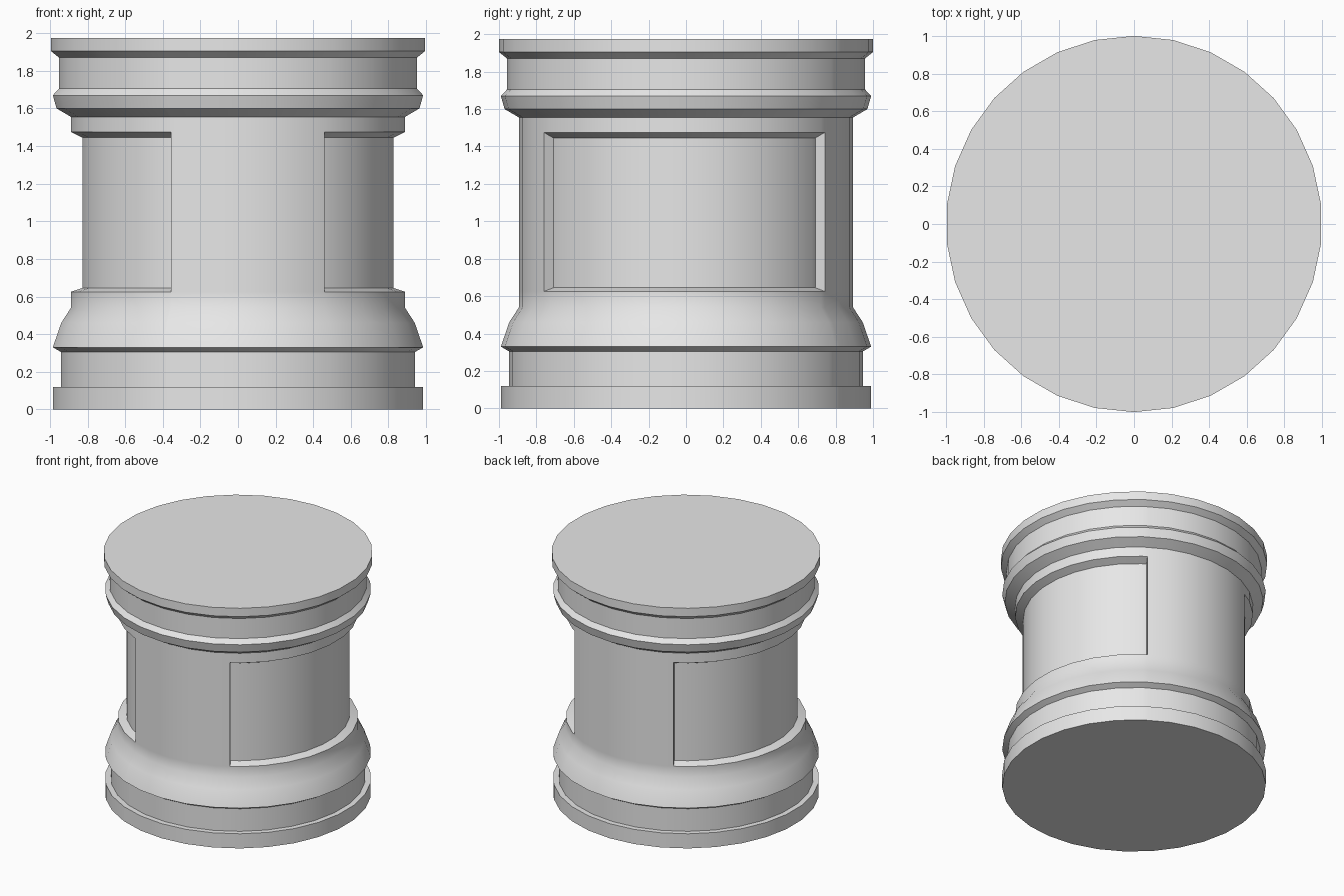
import bpy, bmesh, math

cube = bpy.data.objects.get("Cube")
if cube:
    bpy.data.objects.remove(cube, do_unlink=True)

SIDES = 30
STEP = 360 / SIDES
PANELS = [(-58.8, 56.5), (119.0, 246.5)]    # recess start and end angles
PANEL_Z = (0.625, 1.475)
RECESS_Z = (0.645, 1.445)
SHAFT_R, RECESS_R = 0.893, 0.832

# radius and height from the foot up to the cap
PROFILE = [
    (0.99, 0), (0.99, 0.12), (0.947, 0.12), (0.947, 0.305),
    (0.99, 0.33), (0.945, 0.46), (SHAFT_R, 0.54),
    (SHAFT_R, PANEL_Z[0]), (SHAFT_R, PANEL_Z[1]), (SHAFT_R, 1.555),
    (0.97, 1.6), (0.99, 1.67), (0.957, 1.705), (0.957, 1.87),
    (1.0, 1.905), (1.0, 1.974),
]

# regular polygon angles, plus the panel edges lying on its flats
angles = [-90 + STEP * i for i in range(SIDES)]
angles = sorted(angles + [a if a < 270 else a - 360 for p in PANELS for a in p])


def ring_point(radius, angle, z):
    off = (angle + 90) % STEP - STEP / 2
    r = radius * math.cos(math.radians(STEP / 2)) / math.cos(math.radians(off))
    a = math.radians(angle)
    return (r * math.cos(a), r * math.sin(a), z)


bm = bmesh.new()
rings = [[bm.verts.new(ring_point(r, a, z)) for a in angles] for r, z in PROFILE]
panel_faces = [[] for _ in PANELS]
n = len(angles)
for k in range(len(rings) - 1):
    for i in range(n):
        j = (i + 1) % n
        face = bm.faces.new((rings[k][i], rings[k][j], rings[k + 1][j], rings[k + 1][i]))
        if PROFILE[k][1] == PANEL_Z[0]:
            end = angles[j] if j else angles[j] + 360
            middle = (angles[i] + end) / 2
            for p, (lo, hi) in enumerate(PANELS):
                if lo < middle < hi:
                    panel_faces[p].append(face)
bm.faces.new(list(reversed(rings[0])))
bm.faces.new(rings[-1])

# sink each panel towards the axis with sloped top and bottom walls
scale = RECESS_R / SHAFT_R
centre_z = sum(PANEL_Z) / 2
for faces in panel_faces:
    result = bmesh.ops.extrude_face_region(bm, geom=faces)
    bmesh.ops.delete(bm, geom=[f for f in faces if f.is_valid], context='FACES_ONLY')
    for v in result["geom"]:
        if isinstance(v, bmesh.types.BMVert):
            v.co.x *= scale
            v.co.y *= scale
            v.co.z = RECESS_Z[0] if v.co.z < centre_z else RECESS_Z[1]
bmesh.ops.recalc_face_normals(bm, faces=bm.faces[:])

mesh = bpy.data.meshes.new("pedestal")
bm.to_mesh(mesh)
bm.free()
pedestal = bpy.data.objects.new("pedestal", mesh)
bpy.context.collection.objects.link(pedestal)

# plain grey stone
stone = bpy.data.materials.new("grey_stone")
stone.use_nodes = True
colour = (0.8, 0.8, 0.8, 1)
stone.diffuse_color = colour
stone.node_tree.nodes["Principled BSDF"].inputs["Base Color"].default_value = colour
mesh.materials.append(stone)

bpy.ops.object.select_all(action='DESELECT')
pedestal.select_set(True)
bpy.context.view_layer.objects.active = pedestal
bpy.ops.object.shade_smooth_by_angle(angle=math.radians(38))
